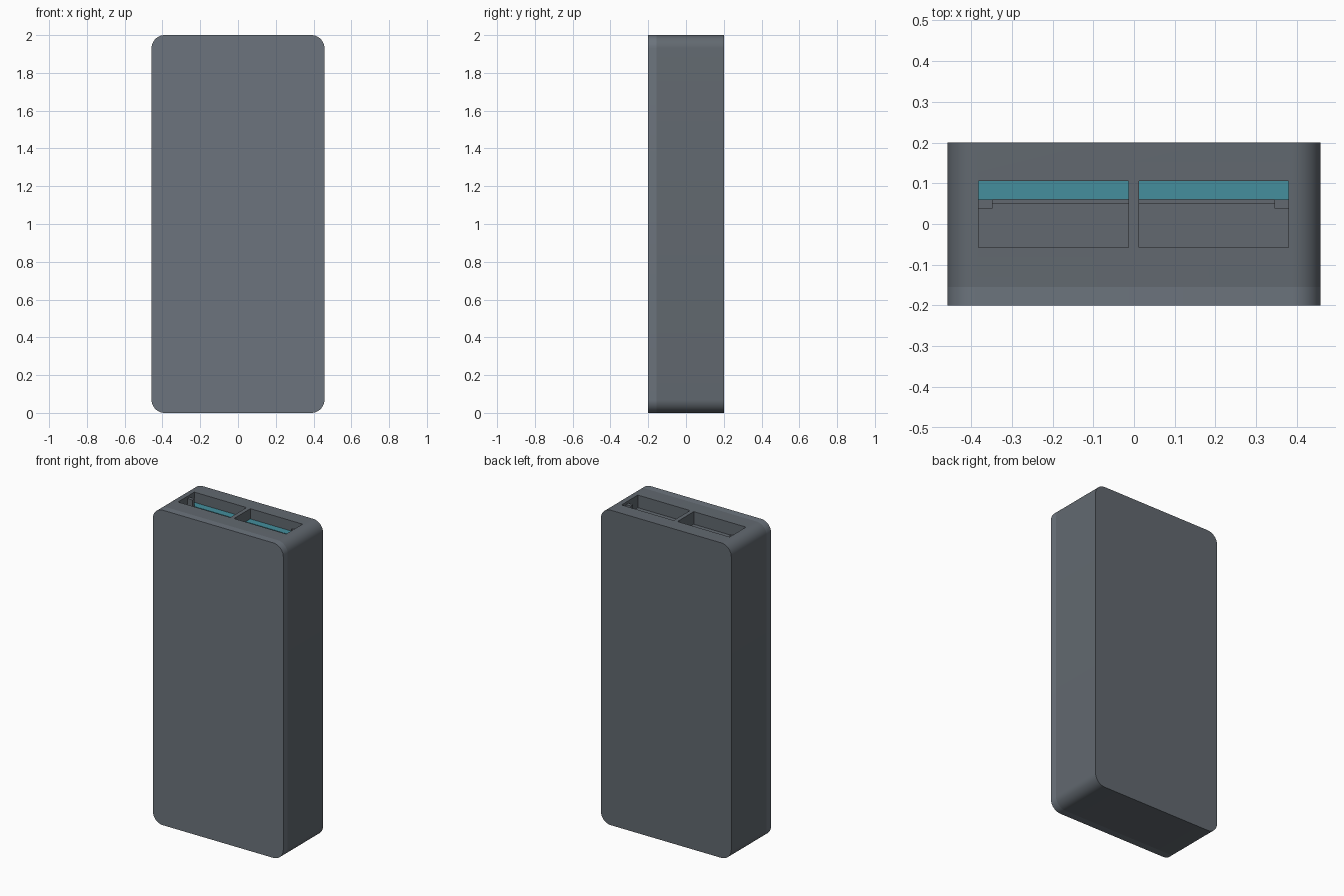
import bpy, bmesh, math

if "Cube" in bpy.data.objects:
    bpy.data.objects.remove(bpy.data.objects["Cube"])

W, H, D, R = 0.458, 2.0, 0.2, 0.07
SEAM = -0.155


def material(name, color):
    mat = bpy.data.materials.new(name)
    mat.diffuse_color = (*color, 1)
    mat.use_nodes = True
    mat.node_tree.nodes["Principled BSDF"].inputs["Base Color"].default_value = mat.diffuse_color
    return mat


teal = material("teal", (0.058, 0.275, 0.34))
slate = material("slate", (0.15, 0.175, 0.205))
dark = material("dark_slate", (0.122, 0.141, 0.162))


def box(name, x, y, z, mat):
    """Box from (min, max) pairs."""
    bpy.ops.mesh.primitive_cube_add(size=1, location=[sum(p) / 2 for p in (x, y, z)])
    ob = bpy.context.object
    ob.name = name
    ob.scale = [p[1] - p[0] for p in (x, y, z)]
    bpy.ops.object.transform_apply(location=True, rotation=False, scale=True)
    ob.data.materials.append(mat)
    return ob


def slab(name, y0, y1, mat):
    """Rounded rectangle in the xz plane, extruded from y0 to y1."""
    bm = bmesh.new()
    verts = []
    for i, (sx, sz) in enumerate([(1, 1), (-1, 1), (-1, -1), (1, -1)]):
        for k in range(11):
            a = math.pi / 2 * (i + k / 10)
            verts.append(bm.verts.new((sx * (W - R) + R * math.cos(a), y0,
                                       H / 2 + sz * (H / 2 - R) + R * math.sin(a))))
    face = bm.faces.new(verts)
    ext = bmesh.ops.extrude_face_region(bm, geom=[face], use_keep_orig=True)
    moved = [g for g in ext["geom"] if isinstance(g, bmesh.types.BMVert)]
    bmesh.ops.translate(bm, verts=moved, vec=(0, y1 - y0, 0))
    bmesh.ops.recalc_face_normals(bm, faces=bm.faces)
    mesh = bpy.data.meshes.new(name)
    bm.to_mesh(mesh)
    bm.free()
    mesh.materials.append(mat)
    ob = bpy.data.objects.new(name, mesh)
    bpy.context.collection.objects.link(ob)
    return ob


# Two-tone case: lighter front cover, darker main body
cover = slab("front_cover", -D, SEAM, slate)
body = slab("body", SEAM, D, dark)

# Two port slots in the top, each with a tongue, contact strip and end post
FLOOR = 1.92
for side, s, off in (("left", -1, -0.002), ("right", 1, 0)):
    def span(a, b):
        return sorted((s * a + off, s * b + off))

    cutter = box(side + "_slot_cutter", span(0.012, 0.379), (-0.058, 0.106), (FLOOR, 2.1), dark)
    cutter.hide_render = True
    mod = body.modifiers.new("slot", 'BOOLEAN')
    mod.operation = 'DIFFERENCE'
    mod.solver = 'EXACT'
    mod.object = cutter
    bpy.context.view_layer.objects.active = body
    bpy.ops.object.modifier_apply(modifier=mod.name)
    bpy.data.objects.remove(cutter)

    box(side + "_port_tongue", span(0.012, 0.379), (0.06, 0.106), (FLOOR, 1.935), teal)
    box(side + "_contact_strip", span(0.012, 0.345), (0.05, 0.06), (FLOOR, 1.93), dark)
    box(side + "_end_post", span(0.345, 0.379), (0.038, 0.06), (FLOOR, 1.985), dark)

# Smooth the rounded corners, keep the rims sharp
bpy.ops.object.select_all(action='DESELECT')
for ob in (cover, body):
    ob.select_set(True)
bpy.context.view_layer.objects.active = body
bpy.ops.object.shade_smooth_by_angle(angle=math.radians(30))
